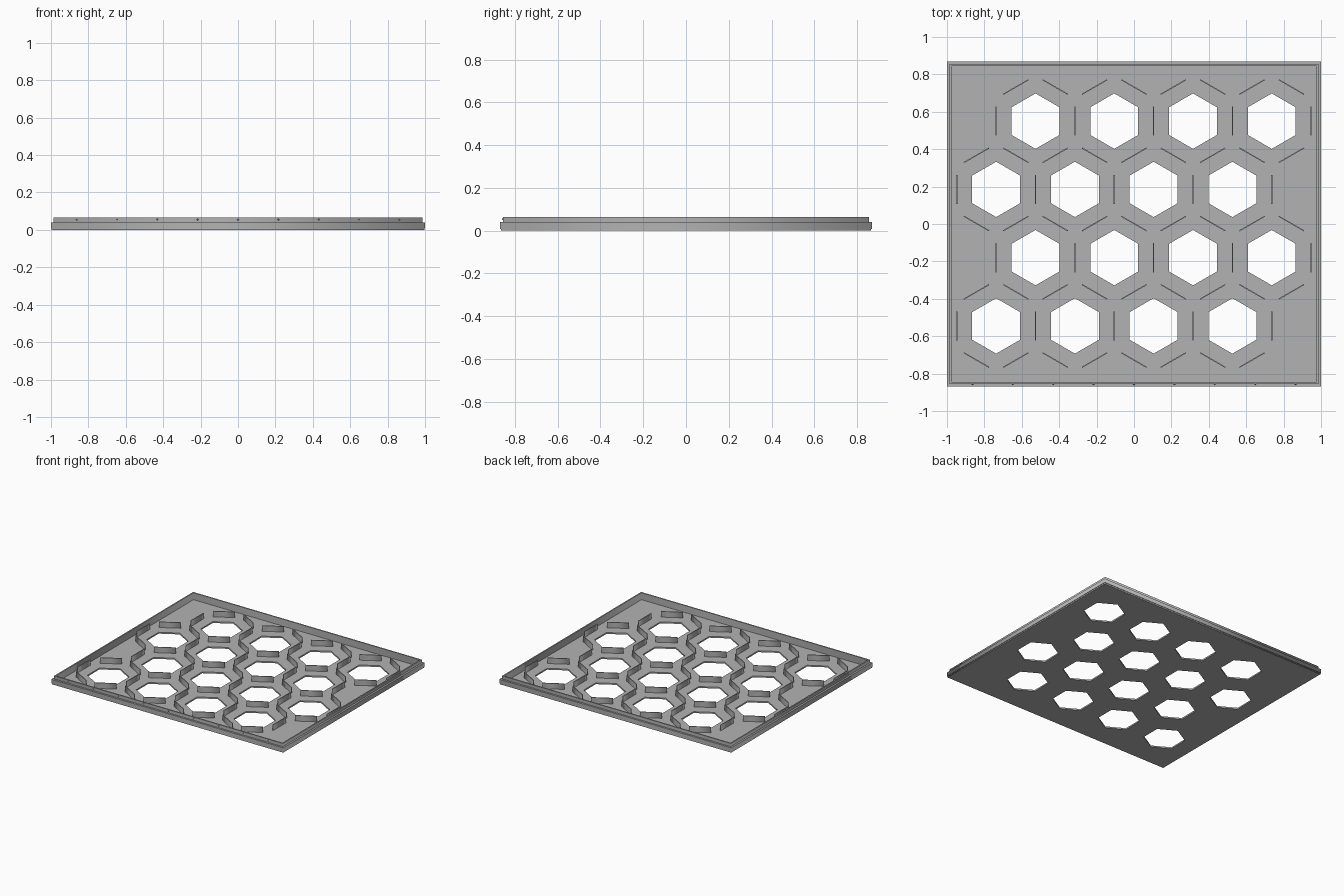
import bpy
import math
from mathutils import Vector

if "Cube" in bpy.data.objects:
    bpy.data.objects.remove(bpy.data.objects["Cube"], do_unlink=True)

grey = bpy.data.materials.new("plain_grey")
grey.use_nodes = True
colour = (0.45, 0.45, 0.45, 1)
grey.diffuse_color = colour
grey.node_tree.nodes["Principled BSDF"].inputs["Base Color"].default_value = colour

HALF_X, HALF_Y = 1.0, 0.87
PITCH, ROW_STEP = 0.421, 0.365
HOLE_RADIUS = 0.148
FLOOR = 0.011


def prism(name, loops, z0, z1):
    """Extrude flat outlines; inner loops become holes."""
    curve = bpy.data.curves.new(name, "CURVE")
    curve.dimensions = "2D"
    curve.fill_mode = "BOTH"
    curve.extrude = (z1 - z0) / 2
    for loop in loops:
        spline = curve.splines.new("POLY")
        spline.points.add(len(loop) - 1)
        for point, (x, y) in zip(spline.points, loop):
            point.co = (x, y, 0, 1)
        spline.use_cyclic_u = True
    obj = bpy.data.objects.new(name, curve)
    obj.location.z = (z0 + z1) / 2
    bpy.context.collection.objects.link(obj)
    bpy.ops.object.select_all(action="DESELECT")
    obj.select_set(True)
    bpy.context.view_layer.objects.active = obj
    bpy.ops.object.convert(target="MESH")
    obj = bpy.context.object
    obj.data.materials.clear()
    obj.data.materials.append(grey)
    return obj


def rectangle(inset):
    x, y = HALF_X - inset, HALF_Y - inset
    return [(-x, -y), (x, -y), (x, y), (-x, y)]


def hexagon(c):
    angles = [math.radians(30 + 60 * i) for i in range(6)]
    return [(c.x + HOLE_RADIUS * math.cos(a), c.y + HOLE_RADIUS * math.sin(a)) for a in angles]


def fin_outline(c, angle):
    out = Vector((math.cos(angle), math.sin(angle)))
    along = Vector((-out.y, out.x)) * 0.078
    thick = out * 0.003
    return [tuple(c + s * along + t * thick) for s, t in ((-1, -1), (-1, 1), (1, 1), (1, -1))]


# Staggered grid of hole centres
centres = [Vector((-0.737 + col * PITCH + (row % 2) * PITCH / 2, -0.545 + row * ROW_STEP))
           for row in range(4) for col in range(4)]

# Perforated floor and stepped rim
prism("floor_plate", [rectangle(0.004)] + [hexagon(c) for c in centres], 0, FLOOR)
prism("outer_rim", [rectangle(0), rectangle(0.018)], 0.009, 0.04)
prism("inner_rim", [rectangle(0.014), rectangle(0.024)], 0.009, 0.065)

# Upright fins around every hole, shared between neighbours
fins = []
for c in centres:
    for side in range(6):
        angle = math.radians(60 * side)
        middle = c + Vector((math.cos(angle), math.sin(angle))) * PITCH / 2
        if all((middle - other).length > 0.03 for other, _ in fins):
            fins.append((middle, angle))
prism("hexagon_fins", [fin_outline(m, a) for m, a in fins], FLOOR - 0.002, 0.055)

# Small catches along the front of the inner rim
for i in range(-4, 5):
    bpy.ops.mesh.primitive_cone_add(vertices=4, radius1=0.007, radius2=0, depth=0.006,
                                    location=(i * 0.216, -HALF_Y + 0.012, 0.055),
                                    rotation=(math.pi / 2, 0, 0))
    catch = bpy.context.object
    catch.name = "rim_catch"
    catch.data.materials.append(grey)
